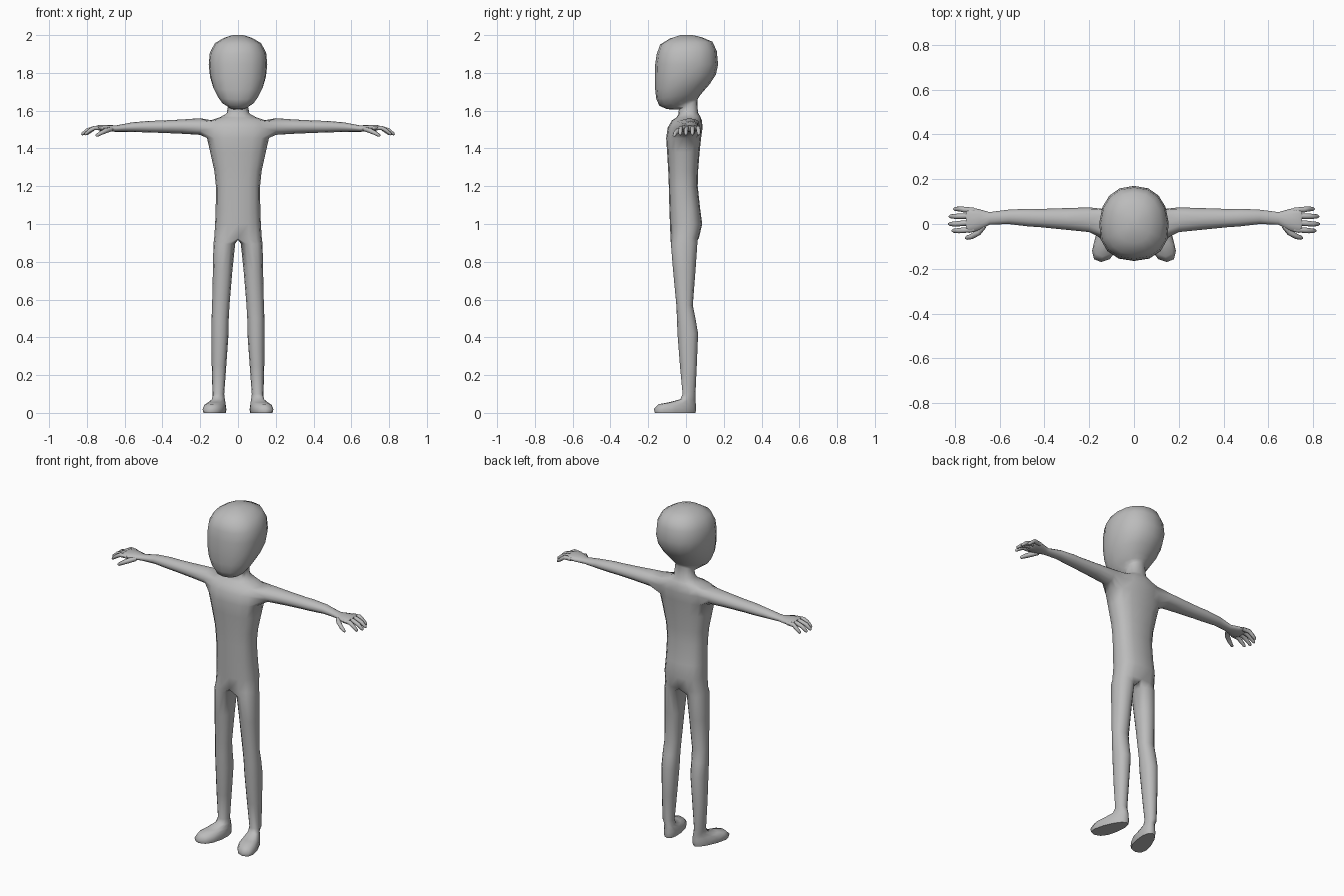
import bpy, bmesh, math
from mathutils import Vector

if "Cube" in bpy.data.objects:
    bpy.data.objects.remove(bpy.data.objects["Cube"])

skin = bpy.data.materials.new("grey skin")
skin.diffuse_color = (0.5, 0.5, 0.5, 1)
skin.use_nodes = True
skin.node_tree.nodes["Principled BSDF"].inputs["Base Color"].default_value = skin.diffuse_color


def power(v, e):
    return math.copysign(abs(v) ** (2 / e), v)


def finish(bm, name, angle=65):
    bmesh.ops.delete(bm, geom=[v for v in bm.verts if not v.link_faces], context='VERTS')
    bmesh.ops.recalc_face_normals(bm, faces=bm.faces)
    mesh = bpy.data.meshes.new(name)
    bm.to_mesh(mesh)
    bm.free()
    mesh.materials.append(skin)
    for p in mesh.polygons:
        p.use_smooth = True
    mesh.set_sharp_from_angle(angle=math.radians(angle))
    ob = bpy.data.objects.new(name, mesh)
    bpy.context.collection.objects.link(ob)
    return ob


def band(bm, a, b, skip=()):
    """Quads between two closed loops of equal length."""
    n = len(a)
    for i in range(n):
        if i not in skip:
            j = (i + 1) % n
            bm.faces.new((a[i], a[j], b[j], b[i]))


def chain(bm, first, rings, cap=True):
    for ring in rings:
        band(bm, first, ring)
        first = ring
    if cap:
        bm.faces.new(first)
    return first


bm = bmesh.new()
N = 16


def trunk_ring(zf, zb, hw, yf, yb, e=2.5, taper=0.0):
    ring = []
    for i in range(N):
        a = 2 * math.pi * i / N
        c, s = power(math.cos(a), e), power(math.sin(a), e)
        ring.append(bm.verts.new((hw * c * (1 - taper * s),
                                  (yf + yb) / 2 + (yb - yf) / 2 * s,
                                  (zf + zb) / 2 + (zb - zf) / 2 * s)))
    return ring


# Torso: z, half width, front, back
torso = [trunk_ring(z, z, w, f, b) for z, w, f, b in (
    (0.925, 0.126, -0.082, 0.068), (1.0, 0.121, -0.085, 0.086),
    (1.08, 0.118, -0.088, 0.075), (1.2, 0.117, -0.091, 0.062),
    (1.28, 0.125, -0.094, 0.064), (1.38, 0.147, -0.1, 0.072),
    (1.455, 0.164, -0.105, 0.08), (1.51, 0.162, -0.097, 0.088),
    (1.548, 0.145, -0.075, 0.084))]
ARM = 6                                   # arm openings span rings 6 to 8
opening = {14, 15, 0, 1, 6, 7, 8, 9}
for k in range(len(torso) - 1):
    band(bm, torso[k], torso[k + 1], opening if k >= ARM else ())

# Neck and head: front z, back z, half width, front, back, taper
head = [trunk_ring(*r[:5], 2.3, r[5]) for r in (
    (1.563, 1.568, 0.095, -0.052, 0.076, 0), (1.58, 1.59, 0.06, -0.04, 0.063, 0),
    (1.605, 1.655, 0.052, -0.038, 0.06, 0), (1.608, 1.665, 0.06, -0.1, 0.064, 0.1),
    (1.625, 1.675, 0.085, -0.14, 0.07, 0.1), (1.66, 1.70, 0.108, -0.157, 0.09, 0.1),
    (1.71, 1.74, 0.132, -0.163, 0.125, 0.1), (1.77, 1.79, 0.148, -0.165, 0.158, 0.08),
    (1.845, 1.845, 0.155, -0.163, 0.17, 0.06), (1.9, 1.915, 0.149, -0.155, 0.163, 0.06),
    (1.95, 1.965, 0.122, -0.137, 0.14, 0.04), (1.982, 1.988, 0.075, -0.085, 0.085, 0),
    (2.0, 2.0, 0.028, -0.03, 0.035, 0))]
chain(bm, torso[-1], head)

# Crotch line shared by both legs, back to front
crotch = [bm.verts.new((0, y, 0.917)) for y in (0.035, -0.01, -0.055)]

for side in (1, -1):
    idx = lambda i: (i if side > 0 else 8 - i) % N

    # Arm, bridged from the torso opening: x, front, back, bottom, top
    lo, mid, hi = torso[ARM:ARM + 3]
    loop = ([lo[idx(i)] for i in range(-2, 3)] + [mid[idx(2)]]
            + [hi[idx(i)] for i in range(2, -3, -1)] + [mid[idx(-2)]])
    rings = []
    for x, f, b, z0, z1 in (
            (0.2, -0.036, 0.074, 1.472, 1.56), (0.3, -0.026, 0.071, 1.478, 1.553),
            (0.42, -0.014, 0.067, 1.483, 1.547), (0.47, -0.011, 0.068, 1.484, 1.546),
            (0.56, 0.0, 0.064, 1.488, 1.538), (0.645, -0.003, 0.053, 1.488, 1.522),
            (0.69, -0.028, 0.066, 1.49, 1.524), (0.735, -0.04, 0.075, 1.494, 1.525),
            (0.75, -0.036, 0.072, 1.502, 1.52)):
        rings.append([bm.verts.new((side * x,
                                    (f + b) / 2 + (b - f) / 2 * math.cos(a),
                                    (z0 + z1) / 2 + (z1 - z0) / 2 * math.sin(a)))
                      for a in (math.radians(30 * (j - 5)) for j in range(12))])
    chain(bm, loop, rings)

    # Leg: z, inner x, outer x, front, back
    angles = [math.radians(30 * (j - 4)) for j in range(12)]
    loop = [torso[0][idx(i)] for i in range(-4, 5)] + crotch
    rings = []
    for z, x0, x1, f, b in (
            (0.895, 0.015, 0.13, -0.08, 0.06), (0.75, 0.03, 0.133, -0.068, 0.05),
            (0.57, 0.045, 0.137, -0.051, 0.036), (0.5, 0.049, 0.14, -0.048, 0.05),
            (0.42, 0.05, 0.141, -0.045, 0.064), (0.25, 0.062, 0.139, -0.032, 0.057),
            (0.1, 0.073, 0.135, -0.018, 0.05)):
        rings.append([bm.verts.new((side * ((x0 + x1) / 2 + (x1 - x0) / 2 * power(math.cos(a), 2.2)),
                                    (f + b) / 2 + (b - f) / 2 * power(math.sin(a), 2.2), z))
                      for a in angles])

    # Foot, toes turned out: front z, back z, half width, front, back
    for zf, zb, w, f, b in (
            (0.072, 0.07, 0.032, -0.03, 0.05), (0.056, 0.045, 0.043, -0.09, 0.052),
            (0.046, 0.03, 0.05, -0.145, 0.053), (0.02, 0.014, 0.054, -0.17, 0.053),
            (0.0, 0.0, 0.05, -0.165, 0.05)):
        ring = []
        for a in angles:
            s = power(math.sin(a), 2.3)
            y = (f + b) / 2 + (b - f) / 2 * s
            x = 0.104 - 0.25 * y + w * (1 - 0.22 * s) * power(math.cos(a), 2.3)
            ring.append(bm.verts.new((side * x, y, (zf + zb) / 2 + (zb - zf) / 2 * s)))
        rings.append(ring)
    chain(bm, loop, rings)

finish(bm, "body")


def digit(name, points, radii):
    """Tapered six-sided tube through the points with closed ends."""
    bm = bmesh.new()
    pts = [Vector(p) for p in points]
    rings = []
    for k, p in enumerate(pts):
        d = (pts[min(k + 1, len(pts) - 1)] - pts[max(k - 1, 0)]).normalized()
        u = d.cross(Vector((0, 0, 1))).normalized()
        v = u.cross(d)
        rings.append([bm.verts.new(p + radii[k] * (u * math.cos(t) + v * math.sin(t)))
                      for t in (math.pi * j / 3 for j in range(6))])
    bm.faces.new(rings[0])
    chain(bm, rings[0], rings[1:])
    finish(bm, name)


# Fingers and thumbs: base y, tip y, tip x
fingers = (("little_finger", 0.062, 0.067, 0.805), ("ring_finger", 0.036, 0.034, 0.825),
           ("middle_finger", 0.007, 0.0, 0.828), ("index_finger", -0.025, -0.03, 0.812))
for side, label in ((1, "left"), (-1, "right")):
    for name, y0, y1, x in fingers:
        digit(f"{label}_{name}",
              [(side * 0.715, y0, 1.508), (side * 0.76, (y0 + y1) / 2, 1.509),
               (side * (x - 0.03), y1, 1.497), (side * (x - 0.006), y1, 1.478),
               (side * x, y1, 1.472)],
              (0.011, 0.0125, 0.0115, 0.009, 0.004))
    digit(f"{label}_thumb",
          [(side * 0.67, -0.008, 1.503), (side * 0.695, -0.038, 1.496),
           (side * 0.725, -0.056, 1.482), (side * 0.747, -0.062, 1.469),
           (side * 0.753, -0.063, 1.466)],
          (0.013, 0.014, 0.012, 0.009, 0.004))
